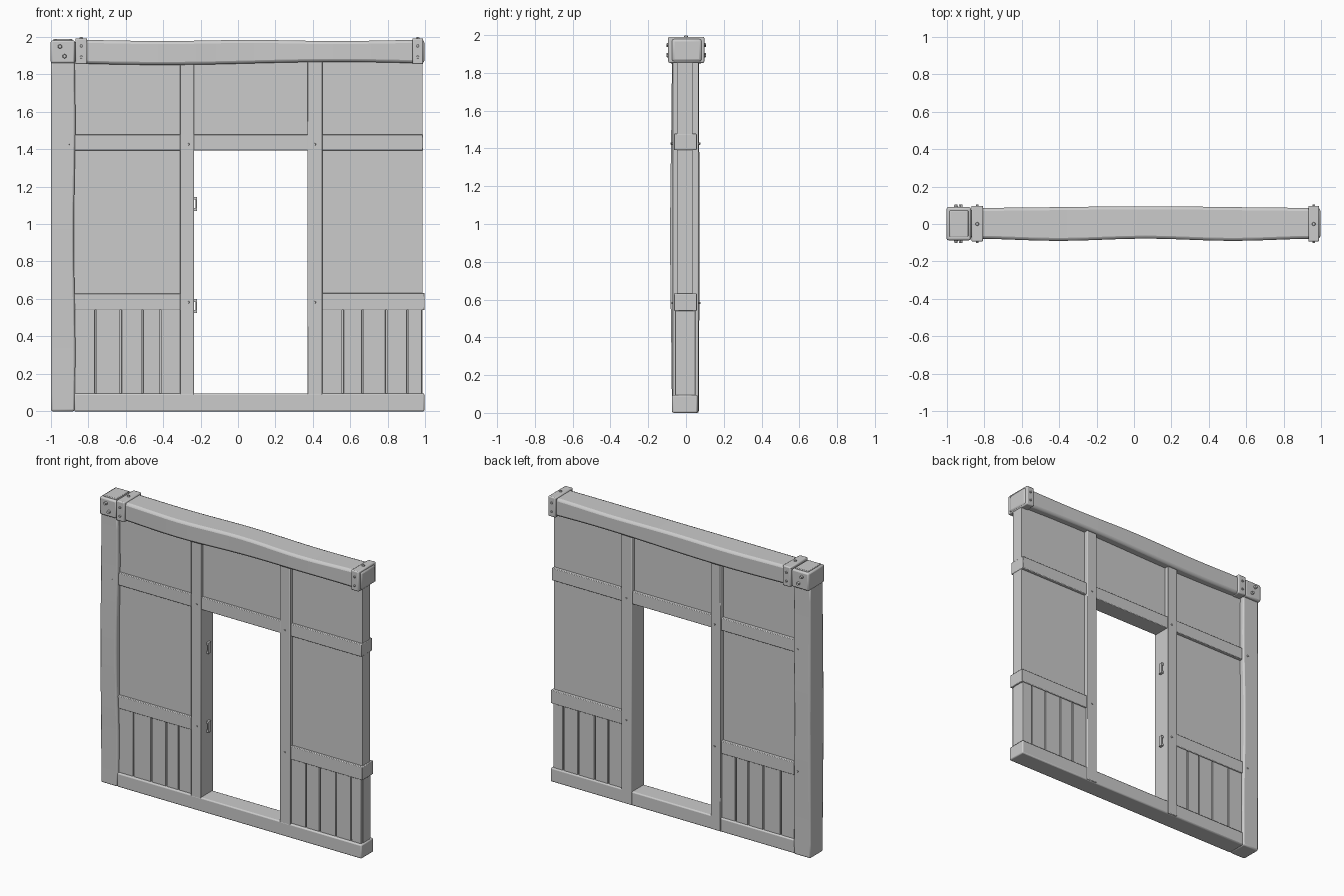
import bpy, bmesh, math
from mathutils import Matrix

if "Cube" in bpy.data.objects:
    bpy.data.objects.remove(bpy.data.objects["Cube"])

GREY = (0.6, 0.6, 0.6, 1)
mat = bpy.data.materials.new("plain grey")
mat.use_nodes = True
mat.diffuse_color = GREY
mat.node_tree.nodes["Principled BSDF"].inputs["Base Color"].default_value = GREY


def finish(name, bm, bevel=0.0):
    bmesh.ops.recalc_face_normals(bm, faces=bm.faces)
    mesh = bpy.data.meshes.new(name)
    bm.to_mesh(mesh)
    bm.free()
    mesh.materials.append(mat)
    ob = bpy.data.objects.new(name, mesh)
    bpy.context.collection.objects.link(ob)
    if bevel:
        mod = ob.modifiers.new("soft edges", 'BEVEL')
        mod.width = bevel
        mod.segments = 2
        mod.limit_method = 'ANGLE'
        mod.angle_limit = math.radians(40)
    bpy.ops.object.select_all(action='DESELECT')
    ob.select_set(True)
    bpy.context.view_layer.objects.active = ob
    bpy.ops.object.shade_smooth_by_angle(angle=math.radians(35))
    return ob


def box(name, x, y, z, bevel=0.0):
    """Box from (min, max) pairs."""
    bm = bmesh.new()
    bmesh.ops.create_cube(bm, size=1)
    for v in bm.verts:
        v.co = [r[0] + (c + 0.5) * (r[1] - r[0]) for c, r in zip(v.co, (x, y, z))]
    return finish(name, bm, bevel)


def timber(name, x, y, z, axis, wave, bevel, steps=20):
    """Hand-hewn timber: rings of four corners along an axis, bent by wave(t, point)."""
    bm = bmesh.new()
    rings = []
    for i in range(steps + 1):
        t = i / steps
        ring = []
        for a, b in ((0, 0), (1, 0), (1, 1), (0, 1)):
            p = [x[0] + t * (x[1] - x[0]), y[a], z[b]] if axis == 'X' else \
                [x[a], y[b], z[0] + t * (z[1] - z[0])]
            ring.append(bm.verts.new(wave(t, p)))
        rings.append(ring)
    for r, s in zip(rings, rings[1:]):
        for k in range(4):
            n = (k + 1) % 4
            bm.faces.new((r[k], r[n], s[n], s[k]))
    bm.faces.new(rings[0])
    bm.faces.new(rings[-1])
    return finish(name, bm, bevel)


def stud(name, x, y, z, radius, axis='Y', height=0.012):
    """Six-sided bolt head lying across the given axis."""
    bm = bmesh.new()
    bmesh.ops.create_cone(bm, cap_ends=True, segments=6, radius1=radius,
                          radius2=radius * 0.75, depth=height)
    turn = 0 if axis == 'Z' else (math.pi / 2 if y < 0 else -math.pi / 2)
    bm.transform(Matrix.Translation((x, y, z)) @ Matrix.Rotation(turn, 4, 'X'))
    return finish(name, bm)


# Main top beam and corner post
def beam_wave(t, p):
    w = math.sin(2 * math.pi * t) ** 2
    if p[1] < 0:
        p[1] -= 0.012 * w
    else:
        p[1] += 0.008 * math.sin(math.pi * t) ** 2
    if p[2] < 1.9:
        p[2] -= 0.008 * math.sin(2 * math.pi * t)
    else:
        p[2] -= 0.006 * w
    return p


def post_wave(t, p):
    s = math.sin(math.pi * t) ** 2
    p[1] += -0.009 * s if p[1] < 0 else 0.004 * s
    if p[0] > -0.9:
        p[0] += 0.004 * math.sin(3 * math.pi * t)
    return p


timber("top_beam", (-0.87, 0.995), (-0.078, 0.086), (1.857, 1.982), 'X', beam_wave, 0.016)
timber("corner_post", (-0.998, -0.872), (-0.075, 0.068), (0, 1.87), 'Z', post_wave, 0.01)

# Corner cap with raised top plate
box("corner_cap", (-1.0, -0.87), (-0.087, 0.09), (1.858, 1.98), 0.01)
box("corner_cap_plate", (-0.984, -0.884), (-0.068, 0.072), (1.975, 1.988), 0.004)

# Collars around the beam, each with bolts
for side, x0, x1 in (("right", -0.868, -0.805), ("left", 0.93, 0.988)):
    box(side + "_beam_collar", (x0, x1), (-0.094, 0.097), (1.853, 1.991), 0.007)
    mid = (x0 + x1) / 2
    stud(side + "_collar_top_bolt", mid, 0, 1.993, 0.011, 'Z')
    for y in (-0.096, 0.099):
        for z in (1.89, 1.95):
            stud(side + "_collar_bolt", mid, y, z, 0.009)
for y in (-0.092, 0.095):
    for x, z in ((-0.95, 1.947), (-0.925, 1.895)):
        stud("corner_bolt", x, y, z, 0.013, 'Y', 0.02)

# Door posts
DOOR_POSTS = (("right", -0.31, -0.235), ("left", 0.37, 0.45))
for side, x0, x1 in DOOR_POSTS:
    box(side + "_door_post", (x0, x1), (-0.072, 0.066), (0.004, 1.87), 0.004)

# Sill and rails
box("sill", (-0.875, 0.995), (-0.073, 0.061), (0, 0.096), 0.008)
box("upper_rail", (-0.875, 0.988), (-0.064, 0.057), (1.392, 1.478), 0.004)
box("right_middle_rail", (-0.875, -0.3), (-0.064, 0.057), (0.54, 0.628), 0.004)
box("left_middle_rail", (0.44, 0.996), (-0.064, 0.057), (0.54, 0.632), 0.004)

# Plaster panels
box("door_top_panel", (-0.25, 0.38), (-0.047, 0.035), (1.46, 1.87))
BAYS = (("right", -0.875, -0.3, (-0.76, -0.625, -0.51, -0.415)),
        ("left", 0.44, 0.985, (0.56, 0.665, 0.79, 0.905)))
for side, x0, x1, gaps in BAYS:
    box(side + "_upper_panel", (x0, x1), (-0.047, 0.035), (0.6, 1.87))
    box(side + "_plank_backing", (x0, x1), (-0.04, 0.03), (0.08, 0.56))
    # Planks separated by narrow gaps
    edges = (x0,) + gaps + (x1,)
    for a, b in zip(edges, edges[1:]):
        box(side + "_plank", (a + 0.004, b - 0.004), (-0.057, 0.049), (0.08, 0.56), 0.002)

# Nails at the joints
for x, depth in ((-0.905, 0.074), (-0.265, 0.07), (0.41, 0.07)):
    for z in (1.425, 0.582):
        stud("front_nail", x, -depth - 0.003, z, 0.007, 'Y', 0.008)
        stud("back_nail", x, depth - 0.002, z, 0.007, 'Y', 0.008)

# Door hinge brackets on the jamb
for z in (0.525, 1.07):
    box("hinge_bar", (-0.226, -0.218), (-0.01, 0.018), (z, z + 0.075), 0.002)
    for dz in (0, 0.06):
        box("hinge_leg", (-0.238, -0.22), (-0.01, 0.018), (z + dz, z + dz + 0.015))
